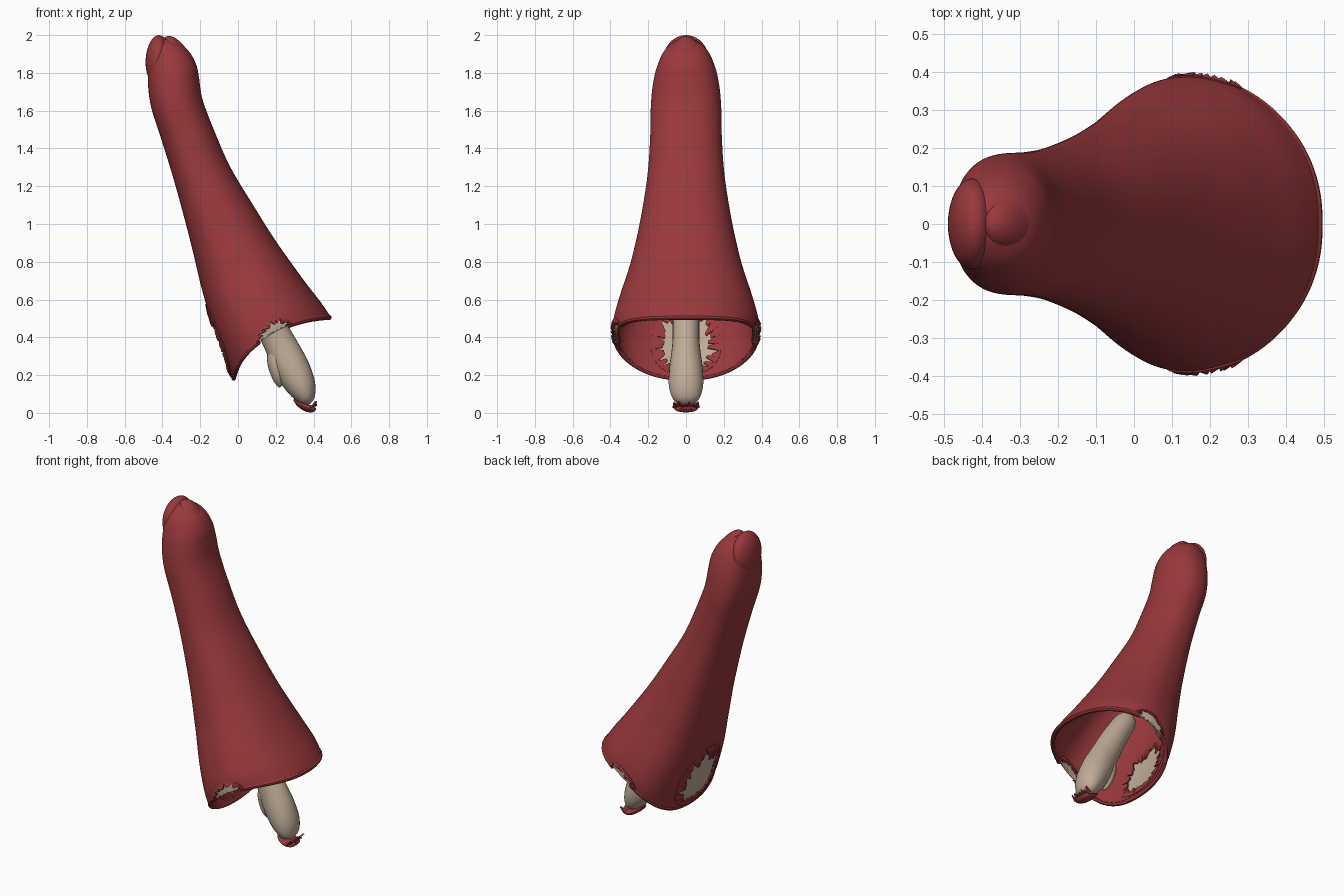
import bpy, bmesh, math, random
from mathutils import Vector, Matrix

if "Cube" in bpy.data.objects:
    bpy.data.objects.remove(bpy.data.objects["Cube"])

random.seed(4)

def material(name, rgb):
    m = bpy.data.materials.new(name)
    m.diffuse_color = (*rgb, 1)
    m.use_nodes = True
    m.node_tree.nodes["Principled BSDF"].inputs["Base Color"].default_value = m.diffuse_color
    return m

RED = material("red_skin", (0.32, 0.04, 0.045))
BONE = material("bone", (0.52, 0.41, 0.31))

def make(name, verts, faces, mat, thick=0.0, offset=-1, recalc=False):
    me = bpy.data.meshes.new(name)
    me.from_pydata([tuple(v) for v in verts], [], faces)
    bm = bmesh.new()
    bm.from_mesh(me)
    if recalc:
        bmesh.ops.recalc_face_normals(bm, faces=bm.faces)
    loose = [v for v in bm.verts if not v.link_faces]
    bmesh.ops.delete(bm, geom=loose, context='VERTS')
    bm.to_mesh(me)
    bm.free()
    ob = bpy.data.objects.new(name, me)
    bpy.context.collection.objects.link(ob)
    me.materials.append(mat)
    bpy.ops.object.select_all(action='DESELECT')
    ob.select_set(True)
    bpy.context.view_layer.objects.active = ob
    if thick:
        s = ob.modifiers.new("wall", 'SOLIDIFY')
        s.thickness, s.offset = thick, offset
        bpy.ops.object.modifier_apply(modifier="wall")
    bpy.ops.object.shade_smooth_by_angle(angle=math.radians(40))
    return ob

# Sleeve sections from rim to tip: left x, left z, right x, right z, half width
ROWS = [(-.03, .18, .49, .51, .385), (-.07, .28, .435, .59, .385), (-.13, .45, .35, .70, .355),
        (-.19, .65, .20, .91, .295), (-.25, .90, .08, 1.10, .245), (-.33, 1.20, -.04, 1.30, .205),
        (-.40, 1.43, -.12, 1.48, .19), (-.455, 1.60, -.185, 1.65, .186), (-.475, 1.72, -.205, 1.76, .175),
        (-.475, 1.83, -.22, 1.84, .153), (-.46, 1.92, -.265, 1.92, .113), (-.43, 1.97, -.34, 1.97, .055),
        (-.40, 1.985, -.398, 1.985, .002)]

def spline(rows, u):
    i = max(0, min(int(u), len(rows) - 2))
    f = u - i
    p = [rows[max(0, min(k, len(rows) - 1))] for k in range(i - 1, i + 3)]
    return [b + .5 * f * (c - a + f * (2*a - 5*b + 4*c - d + f * (3*(b - c) + d - a)))
            for a, b, c, d in zip(*p)]

def surf(u, phi, off=0.0):
    lx, lz, rx, rz, w = spline(ROWS, u)
    c, s = math.cos(phi), math.sin(phi)
    k = 1 + off / max(w, .05)
    cc = c if c > 0 else -abs(c) ** .75
    ss = math.copysign(abs(s) ** .9, s)
    bow = s * s * max(0, 1 - u / 3)
    return Vector(((lx + rx) / 2 + (rx - lx) / 2 * cc * k - .06 * bow, w * ss * k,
                   (lz + rz) / 2 + (rz - lz) / 2 * cc * k + .07 * bow))

# Torn openings: centre u, centre angle, radius u, radius angle
HOLES = [(1.4, math.pi, 1.15, .47), (.22, math.radians(84), .62, .29),
         (.22, math.radians(276), .62, .29)]

def inside(u, phi):
    return any(((u - a) / c) ** 2 + ((phi - b) / d) ** 2 < 1 for a, b, c, d in HOLES)

# Hollow sleeve
NR, NC = 108, 144
top = len(ROWS) - 1
verts = [surf(top * r / NR, math.tau * c / NC) for r in range(NR + 1) for c in range(NC)]
faces = []
for r in range(NR):
    for c in range(NC):
        if not inside(top * (r + .5) / NR, math.tau * (c + .5) / NC):
            d = (c + 1) % NC
            faces.append((r*NC + c, r*NC + d, (r + 1)*NC + d, (r + 1)*NC + c))
make("sleeve", verts, faces, RED, .022)

# Rounded lip along the rim, broken at the side tears
lv, lf = [], []
for c in range(NC):
    p = math.tau * c / NC
    o = surf(0, p, -.011)
    out = (surf(0, p, .02) - o).normalized()
    up = (surf(.2, p) - surf(0, p)).normalized()
    lv += [o + .014 * (out * math.cos(a) + up * math.sin(a)) for a in [math.tau * k / 8 for k in range(8)]]
    if not inside(0, p):
        d = (c + 1) % NC
        lf += [(c*8 + k, c*8 + (k + 1) % 8, d*8 + (k + 1) % 8, d*8 + k) for k in range(8)]
make("rim_lip", lv, lf, RED, recalc=True)

# Pale lining behind each tear, with ragged shreds around it
for n, (a, b, cu, dp) in enumerate(HOLES):
    v, f, N, M = [], [], 48, 8
    for m in range(M + 1):
        for k in range(N):
            t = math.tau * k / N
            rad = 1.06 * m / M
            v.append(surf(max(.1, a + cu * rad * math.sin(t)), b + dp * rad * math.cos(t), -.016))
    for m in range(M):
        for k in range(N):
            j = (k + 1) % N
            f.append((m*N + k, m*N + j, (m + 1)*N + j, (m + 1)*N + k))
    make(f"torn_lining_{n}", v, f, BONE, .012, 0)
    v, f = [], []
    teeth = 30 if n == 0 else 20
    for k in range(teeth):
        t0, t1 = math.tau * k / teeth, math.tau * (k + 1.15) / teeth
        tm = (t0 + t1) / 2 + random.uniform(-.1, .1)
        if a + cu * math.sin(tm) < 0:
            continue
        depth = random.uniform(.62, .86)
        for side in (.0, -.026):
            i = len(v)
            for t, rad, off in ((t0, 1.1, 0), (t1, 1.1, 0), (tm + .06, depth, .008), (tm - .06, depth, .004)):
                v.append(surf(max(0, a + cu * rad * math.sin(t)), b + dp * rad * math.cos(t),
                              side + (off if side == 0 else -off)))
            f.append((i, i + 1, i + 2, i + 3))
    make(f"torn_shreds_{n}", v, f, RED, .009, 0)

# Tapered round forms along a path in the xz plane: x, z, in-plane radius, y radius
def limb(name, path, mat, n=24, steps=6):
    total = (len(path) - 1) * steps
    pts = [spline(path, i / steps) for i in range(total + 1)]
    v, f = [], []
    for i, (x, z, ra, ry) in enumerate(pts):
        p, q = pts[max(0, i - 1)], pts[min(total, i + 1)]
        d = Vector((q[0] - p[0], 0, q[1] - p[1])).normalized()
        side = Vector((d.z, 0, -d.x))
        for k in range(n):
            t = math.tau * k / n
            v.append(Vector((x, 0, z)) + side * ra * math.cos(t) + Vector((0, ry * math.sin(t), 0)))
    for i in range(total):
        for k in range(n):
            j = (k + 1) % n
            f.append((i*n + k, i*n + j, (i + 1)*n + j, (i + 1)*n + k))
    f += [tuple(range(n)), tuple(range(total * n, total * n + n))]
    return make(name, v, f, mat, recalc=True)

limb("bone_shaft", [(.03, .70, .01, .01), (.06, .65, .06, .06), (.14, .52, .075, .07), (.22, .37, .085, .072),
                    (.285, .24, .092, .088), (.335, .14, .078, .09), (.365, .07, .045, .065),
                    (.375, .045, .008, .01)], BONE)
limb("bone_spur", [(.20, .36, .04, .05), (.20, .27, .045, .06), (.212, .19, .032, .05),
                   (.222, .145, .014, .022), (.225, .137, .003, .004)], BONE)

# Torn red cap at the lower bone end
limb("bone_end_cap", [(.295, .072, .004, .02), (.32, .05, .014, .055), (.36, .028, .02, .065),
                      (.395, .02, .017, .055), (.413, .022, .004, .03)], RED)
v, f = [], []
for k in range(7):
    y = -.07 + .02 * k
    i = len(v)
    v += [(.385, y, .03), (.385, y + .022, .03), (.416, y + .016, random.uniform(.04, .062)),
          (.41, y + .005, random.uniform(.04, .062))]
    f.append((i, i + 1, i + 2, i + 3))
make("bone_end_shreds", v, f, RED, .008, 0)

# Rounded pads on both sides of the tip
def pad(name, loc, size, tilt):
    bpy.ops.mesh.primitive_uv_sphere_add(segments=40, ring_count=24, location=loc, rotation=(0, tilt, 0))
    ob = bpy.context.object
    ob.name, ob.scale = name, size
    ob.data.materials.append(RED)
    bpy.ops.object.shade_smooth()

pad("tip_nail", (-.305, 0, 1.835), (.075, .093, .175), math.radians(-26))
pad("tip_pad", (-.425, 0, 1.87), (.064, .12, .13), math.radians(4))
